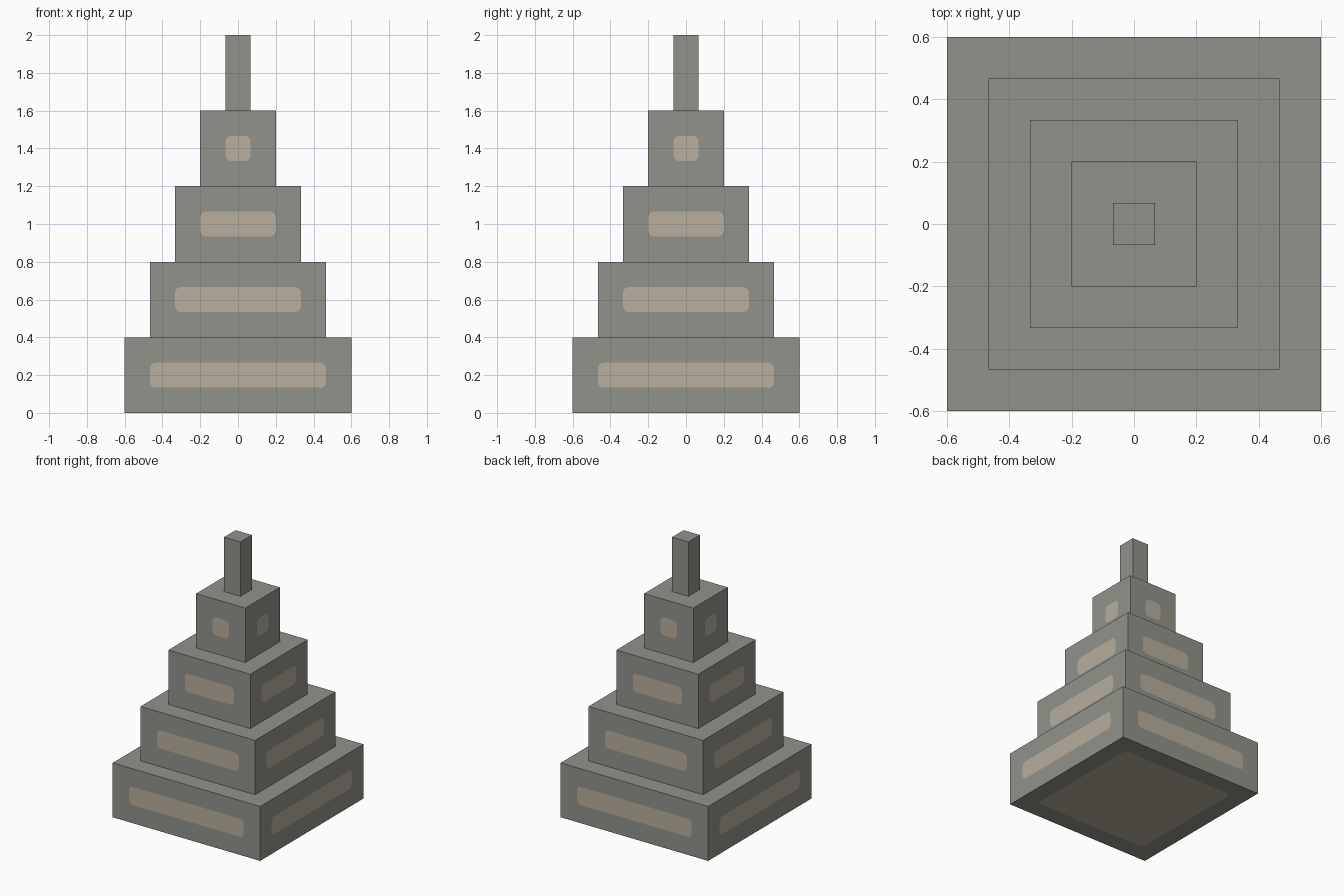
import bpy
import bmesh

cube = bpy.data.objects.get("Cube")
if cube:
    bpy.data.objects.remove(cube, do_unlink=True)


def make_material(name, colour):
    mat = bpy.data.materials.new(name)
    mat.use_nodes = True
    mat.diffuse_color = colour
    mat.node_tree.nodes["Principled BSDF"].inputs["Base Color"].default_value = colour
    return mat


STONE = make_material("grey stone", (0.29, 0.29, 0.26, 1))
PANEL = make_material("tan panel", (0.48, 0.43, 0.34, 1))

TIER_HEIGHT = 0.4
STEP = 0.4 / 3          # setback of each tier and margin around each panel
CORNER = 0.03           # rounding of the panel corners


def add_block(name, half, base, panelled):
    """Square block, with a flush rounded panel inset in its sides and underside."""
    bm = bmesh.new()
    bmesh.ops.create_cube(bm, size=1)
    for v in bm.verts:
        v.co.x *= 2 * half
        v.co.y *= 2 * half
        v.co.z = base + (v.co.z + 0.5) * TIER_HEIGHT
    bm.normal_update()

    if panelled:
        panels = [f for f in bm.faces if f.normal.z < 0.5]
        bmesh.ops.inset_individual(bm, faces=panels, thickness=STEP,
                                   use_even_offset=True)
        for f in panels:
            f.material_index = 1
        corners = list({v for f in panels for v in f.verts})
        bmesh.ops.bevel(bm, geom=corners, offset=CORNER, offset_type='OFFSET',
                        segments=3, profile=0.5, affect='VERTICES', material=0)

    mesh = bpy.data.meshes.new(name)
    bm.to_mesh(mesh)
    bm.free()
    mesh.materials.append(STONE)
    mesh.materials.append(PANEL)
    obj = bpy.data.objects.new(name, mesh)
    bpy.context.collection.objects.link(obj)
    return obj


# Four stepped tiers, then the plain spire
names = ["bottom_tier", "lower_tier", "upper_tier", "top_tier", "spire"]
for i, name in enumerate(names):
    add_block(name, 0.6 - i * STEP, i * TIER_HEIGHT, name != "spire")
